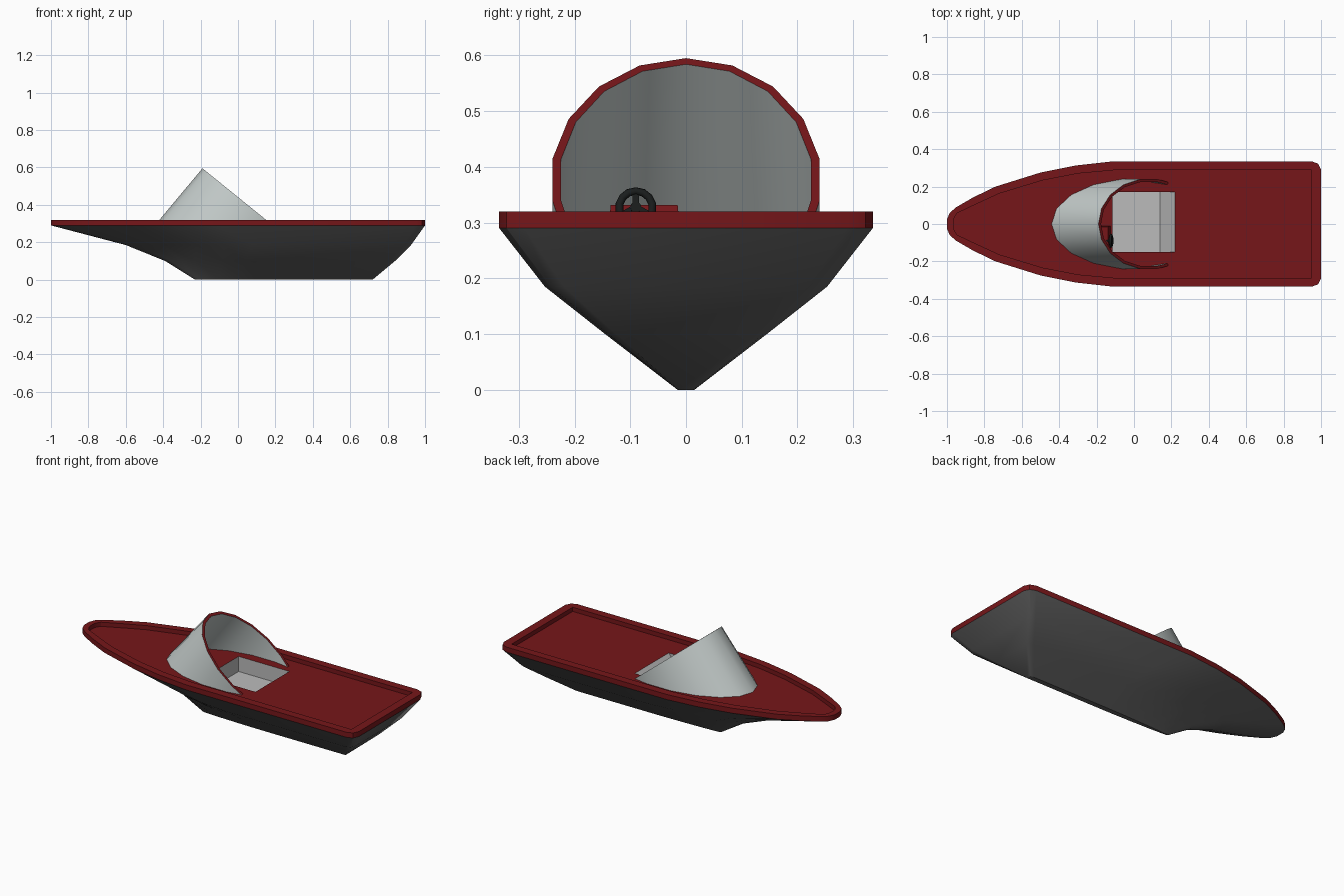
import bpy, bmesh
from math import sin, cos, radians
from mathutils import Matrix, Vector

if "Cube" in bpy.data.objects:
    bpy.data.objects.remove(bpy.data.objects["Cube"])


def material(name, r, g, b):
    m = bpy.data.materials.new(name)
    m.diffuse_color = (r, g, b, 1)
    m.use_nodes = True
    m.node_tree.nodes["Principled BSDF"].inputs["Base Color"].default_value = m.diffuse_color
    return m


RED = material("red", 0.18, 0.008, 0.01)
DARK = material("dark_grey", 0.11, 0.11, 0.11)
PALE = material("pale_grey", 0.55, 0.6, 0.59)
FLOOR = material("light_grey", 0.5, 0.5, 0.5)
BLACK = material("black", 0.01, 0.012, 0.012)


def finish(name, bm, mats, smooth=None, recalc=True):
    if recalc:
        bmesh.ops.recalc_face_normals(bm, faces=bm.faces)
    me = bpy.data.meshes.new(name)
    bm.to_mesh(me)
    bm.free()
    ob = bpy.data.objects.new(name, me)
    bpy.context.collection.objects.link(ob)
    for m in mats:
        me.materials.append(m)
    if smooth:
        bpy.ops.object.select_all(action='DESELECT')
        ob.select_set(True)
        bpy.context.view_layer.objects.active = ob
        bpy.ops.object.shade_smooth_by_angle(angle=radians(smooth))
    return ob


def ring(bm, pts):
    return [bm.verts.new(p) for p in pts]


def bridge(bm, a, b, closed=True, mat=0):
    n = len(a)
    for i in range(n if closed else n - 1):
        j = (i + 1) % n
        bm.faces.new((a[i], a[j], b[j], b[i])).material_index = mat


def mirrored(half, z):
    return [(x, y, z) for x, y in half] + [(x, -y, z) for x, y in reversed(half)]


# Half outlines of the gunwale, bow to stern
outer = [(-1, .025), (-.985, .06), (-.95, .09), (-.86, .142), (-.74, .2), (-.5, .275),
         (-.31, .313), (-.11, .335), (.95, .335), (.985, .322), (1, .29)]
inner = [(-.965, .015), (-.96, .035), (-.945, .058), (-.84, .108), (-.72, .163), (-.49, .233),
         (-.3, .27), (-.105, .288), (.94, .288), (.95, .288), (.95, .27)]
DECK, TOP, BASE = .295, .32, .29

# Hull: the outline shrinks level by level to the keel (z, bow x, stern x, half width)
bm = bmesh.new()
prev = None
for z, x0, x1, hw in [(BASE, -1, 1, .335), (.185, -.6, .925, .253),
                      (.1, -.39, .84, .145), (0, -.23, .72, .015)]:
    half = [(x0 + (x + 1) / 2 * (x1 - x0), y * hw / .335) for x, y in outer]
    cur = ring(bm, mirrored(half, z))
    if prev:
        bridge(bm, prev, cur)
    prev = cur
bm.faces.new(prev)
finish("hull", bm, [DARK], 30)

# Gunwale rim
bm = bmesh.new()
loops = [ring(bm, mirrored(o, z)) for o, z in
         [(outer, BASE), (outer, TOP), (inner, TOP), (inner, BASE)]]
for i in range(4):
    bridge(bm, loops[i], loops[(i + 1) % 4])
finish("gunwale", bm, [RED], 30)

# Deck with the cockpit opening
X0, X1, Y0, Y1, FZ = -.115, .22, -.15, .17, .205
bm = bmesh.new()
edges = []
for pts in (mirrored(inner, DECK),
            [(X0, Y0, DECK), (X1, Y0, DECK), (X1, Y1, DECK), (X0, Y1, DECK)]):
    vs = ring(bm, pts)
    edges += [bm.edges.new((vs[i], vs[i - 1])) for i in range(len(vs))]
bmesh.ops.triangle_fill(bm, edges=edges, use_beauty=True, normal=(0, 0, 1))
for f in bm.faces:
    f.normal_update()
    if f.normal.z < 0:
        f.normal_flip()
finish("deck", bm, [RED], recalc=False)

# Cockpit well with a sloping seat back
bm = bmesh.new()
a = ring(bm, [(X0, Y0, DECK), (X1, Y0, DECK), (X1, Y1, DECK), (X0, Y1, DECK)])
b = ring(bm, [(X0, Y0, FZ), (.14, Y0, FZ), (.14, Y1, FZ), (X0, Y1, FZ)])
bridge(bm, a, b)
bm.faces.new(b)
bmesh.ops.recalc_face_normals(bm, faces=bm.faces)
bmesh.ops.reverse_faces(bm, faces=bm.faces)
finish("cockpit", bm, [FLOOR], recalc=False)


# Windscreen: slanted tube cut by a sloping plane, standing on the deck
def screen_edge(radius, height):
    end = 113
    angles = [-end] + list(range(-100, 101, 20)) + [end]
    pts = []
    for t in angles:
        z = .377 + height * cos(radians(t))
        pts.append(Vector((-.19 + (.595 - z) * 1.236, radius * sin(radians(t)), z)))
    return pts


def drop(p):
    k = max(p.z - DECK + .003, 0)
    return Vector((p.x - k * .836, p.y, p.z - k))


bm = bmesh.new()
po, pi = screen_edge(.243, .218), screen_edge(.228, .207)
ot, it = ring(bm, po), ring(bm, pi)
ob_, ib = ring(bm, map(drop, po)), ring(bm, map(drop, pi))
bridge(bm, ot, ob_, False)
bridge(bm, ib, it, False)
bridge(bm, it, ot, False, 1)
bridge(bm, ob_, ib, False)
for i in (0, -1):
    bm.faces.new((ot[i], it[i], ib[i], ob_[i])).material_index = 1
finish("windscreen", bm, [PALE, RED], 30)

# Dashboard with a sloping front
bm = bmesh.new()
low = ring(bm, [(-.19, -.14, .28), (-.12, -.14, .28), (-.12, -.01, .28), (-.19, -.01, .28)])
top = ring(bm, [(-.18, -.135, .332), (-.14, -.135, .332), (-.14, -.015, .332), (-.18, -.015, .332)])
bridge(bm, low, top)
bm.faces.new(low)
bm.faces.new(top)
finish("dashboard", bm, [RED])

# Steering wheel: rim, spokes and column, facing the stern
wheel = Matrix.Translation((-.122, -.09, .327)) @ Matrix.Rotation(radians(80), 4, 'Y')
bpy.ops.mesh.primitive_torus_add(major_segments=14, minor_segments=8,
                                 major_radius=.03, minor_radius=.007)
rim = bpy.context.object
rim.name = "steering_wheel"
rim.matrix_world = wheel
rim.data.materials.append(BLACK)
bpy.ops.object.shade_smooth_by_angle(angle=radians(60))
bm = bmesh.new()
for i in range(3):
    m = wheel @ Matrix.Rotation(radians(120 * i + 60), 4, 'Z') @ Matrix.Translation((.015, 0, 0))
    bmesh.ops.create_cube(bm, size=1, matrix=m @ Matrix.Diagonal((.03, .012, .006, 1)))
bmesh.ops.create_cone(bm, cap_ends=True, segments=10, radius1=.01, radius2=.01, depth=.045,
                      matrix=wheel @ Matrix.Translation((0, 0, -.018)))
finish("steering_spokes", bm, [BLACK])
